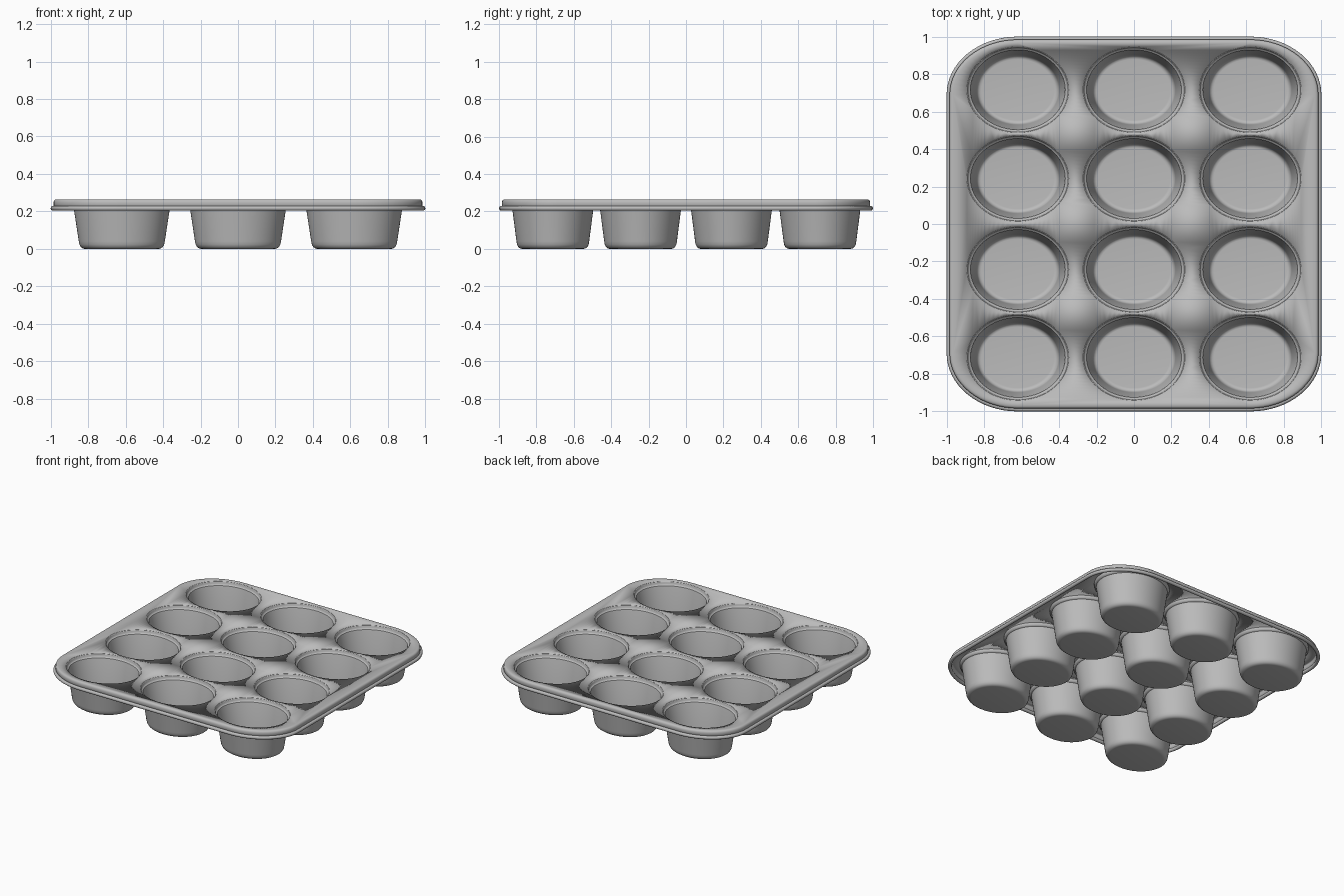
import bpy
import bmesh
from math import cos, sin, pi

cube = bpy.data.objects.get("Cube")
if cube:
    bpy.data.objects.remove(cube)

STEPS = 64
TOP = 0.265
COLUMNS = (-0.62, 0, 0.62)
ROWS = (-0.712, -0.243, 0.243, 0.716)
CUP_RX, CUP_RY = 0.272, 0.229

metal = bpy.data.materials.new("grey metal")
metal.use_nodes = True
metal.diffuse_color = (0.5, 0.5, 0.5, 1)
metal.node_tree.nodes["Principled BSDF"].inputs["Base Color"].default_value = (0.5, 0.5, 0.5, 1)


def ring(bm, cx, cy, rx, ry, z):
    """Elliptical loop of vertices."""
    return [bm.verts.new((cx + rx * cos(2 * pi * i / STEPS),
                          cy + ry * sin(2 * pi * i / STEPS), z))
            for i in range(STEPS)]


def tray_loop(bm, inset, z):
    """Rounded rectangle with elliptical corners."""
    verts = []
    rx, ry, n = 0.38, 0.31, 16
    for q, (sx, sy) in enumerate(((1, 1), (-1, 1), (-1, -1), (1, -1))):
        for i in range(n + 1):
            a = pi / 2 * (q + i / n)
            verts.append(bm.verts.new((sx * (1 - rx) + (rx - inset) * cos(a),
                                       sy * (1 - ry) + (ry - inset) * sin(a), z)))
    return verts


def bridge(bm, a, b):
    n = len(a)
    for i in range(n):
        j = (i + 1) % n
        bm.faces.new((a[i], a[j], b[j], b[i]))


def finish(bm, name, thickness=0):
    mesh = bpy.data.meshes.new(name)
    bm.to_mesh(mesh)
    bm.free()
    mesh.materials.append(metal)
    obj = bpy.data.objects.new(name, mesh)
    bpy.context.collection.objects.link(obj)
    bpy.ops.object.select_all(action='DESELECT')
    obj.select_set(True)
    bpy.context.view_layer.objects.active = obj
    bpy.ops.object.shade_smooth_by_angle(angle=0.7)
    if thickness:
        solid = obj.modifiers.new("sheet thickness", 'SOLIDIFY')
        solid.thickness = thickness
        solid.offset = -1
    return obj


def loop_edges(bm, loop):
    return [bm.edges.get((loop[i - 1], loop[i])) or bm.edges.new((loop[i - 1], loop[i]))
            for i in range(len(loop))]


# Tray top: folded skirt and a flat sheet pierced by the cup openings
bm = bmesh.new()
skirt = [tray_loop(bm, d, z) for d, z in
         ((0.016, 0.212), (0.016, 0.25), (0.019, 0.259), (0.025, 0.264), (0.034, TOP))]
for low, high in zip(skirt, skirt[1:]):
    bridge(bm, low, high)
edges = loop_edges(bm, skirt[-1])
for x in COLUMNS:
    for y in ROWS:
        edges += loop_edges(bm, ring(bm, x, y, CUP_RX, CUP_RY, TOP))
filled = bmesh.ops.triangle_fill(bm, use_beauty=True, edges=edges, normal=(0, 0, 1))
for face in filled["geom"]:
    if isinstance(face, bmesh.types.BMFace):
        face.normal_update()
        if face.normal.z < 0:
            face.normal_flip()
finish(bm, "tray_top", 0.008)

# Rolled rim around the lower edge of the skirt
bm = bmesh.new()
rim = [tray_loop(bm, 0.013 + 0.013 * cos(2 * pi * k / 10), 0.217 + 0.013 * sin(2 * pi * k / 10))
       for k in range(10)]
for k in range(10):
    bridge(bm, rim[k - 1], rim[k])
bmesh.ops.recalc_face_normals(bm, faces=bm.faces[:])
finish(bm, "rolled_rim")

# Cups: stepped lip, tapered wall, rounded foot and flat floor
PROFILE = ((1.0, TOP), (0.987, 0.263), (0.978, 0.257), (0.974, 0.247),
           (0.955, 0.242), (0.932, 0.239), (0.922, 0.232), (0.815, 0.042),
           (0.803, 0.026), (0.78, 0.015), (0.745, 0.009), (0.71, 0.008))
number = 0
for x in COLUMNS:
    for y in ROWS:
        number += 1
        bm = bmesh.new()
        loops = [ring(bm, x, y, CUP_RX * s, CUP_RY * s, z) for s, z in PROFILE]
        for outer, inner in zip(loops, loops[1:]):
            bridge(bm, outer, inner)
        bm.faces.new(loops[-1])
        finish(bm, f"cup_{number}", 0.008)
